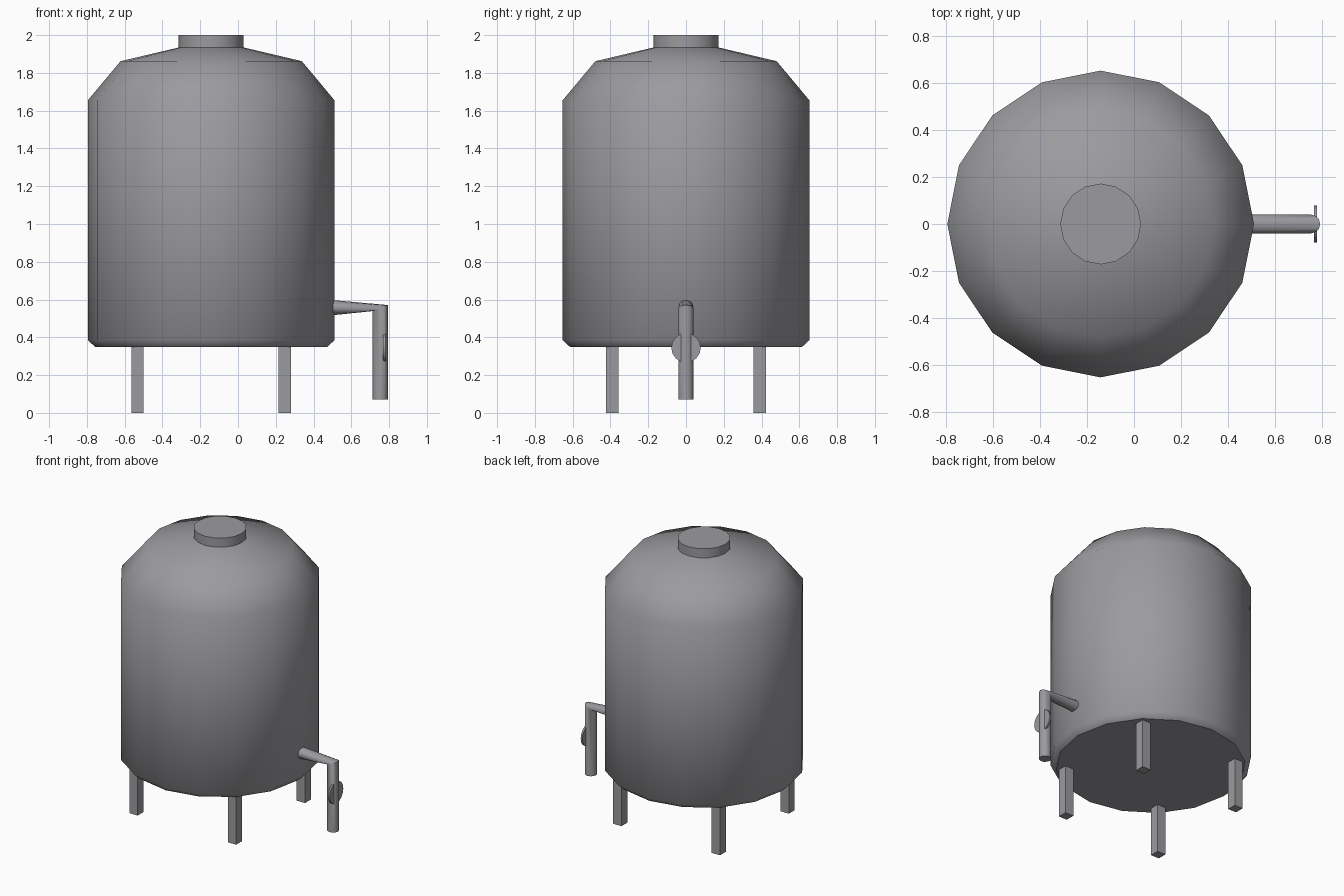
import bpy, bmesh
from math import cos, sin, pi, radians
from mathutils import Vector

if "Cube" in bpy.data.objects:
    bpy.data.objects.remove(bpy.data.objects["Cube"])

grey = bpy.data.materials.new("steel_grey")
grey.use_nodes = True
COLOUR = (0.33, 0.33, 0.35, 1)
grey.diffuse_color = COLOUR
grey.node_tree.nodes["Principled BSDF"].inputs["Base Color"].default_value = COLOUR

CX = -0.142  # tank axis


def loft(name, rings, sharp=50):
    """Skin a list of rings, cap both ends, and smooth below the sharp angle."""
    bm = bmesh.new()
    loops = [[bm.verts.new(p) for p in ring] for ring in rings]
    n = len(loops[0])
    for a, b in zip(loops, loops[1:]):
        for i in range(n):
            j = (i + 1) % n
            bm.faces.new((a[i], a[j], b[j], b[i]))
    caps = [bm.faces.new(loops[0]), bm.faces.new(loops[-1])]
    bmesh.ops.recalc_face_normals(bm, faces=bm.faces)
    for f in bm.faces:
        f.smooth = True
    for e in bm.edges:
        e.smooth = e.calc_face_angle(0) < radians(sharp)
    for cap in caps:
        for e in cap.edges:
            e.smooth = False
    mesh = bpy.data.meshes.new(name)
    bm.to_mesh(mesh)
    bm.free()
    mesh.materials.append(grey)
    obj = bpy.data.objects.new(name, mesh)
    bpy.context.collection.objects.link(obj)
    return obj


def ring(centre, u, v, n):
    """Ellipse of n points spanned by the half-axes u and v."""
    c, u, v = Vector(centre), Vector(u), Vector(v)
    return [c + u * cos(2 * pi * i / n) + v * sin(2 * pi * i / n) for i in range(n)]


def flat_ring(x, z, r, n=16):
    return ring((x, 0, z), (r, 0, 0), (0, r, 0), n)


# Tank body with chamfered base and sloped shoulder
profile = [(0.615, 0.35), (0.653, 0.385), (0.653, 1.655), (0.48, 1.862), (0.17, 1.935)]
loft("tank_body", [flat_ring(CX, z, r) for r, z in profile])

# Lid on top
loft("lid", [flat_ring(CX, z, 0.172) for z in (1.92, 2.0)])

# Square legs
for side, sx in (("left", 1), ("right", -1)):
    for end, sy in (("front", -1), ("back", 1)):
        bpy.ops.mesh.primitive_cube_add(size=1, location=(CX + sx * 0.39, sy * 0.39, 0.18))
        leg = bpy.context.object
        leg.name = f"{end}_{side}_leg"
        leg.scale = (0.066, 0.066, 0.36)
        leg.data.materials.append(grey)

# Outlet pipe, bent down at a mitred corner
loft("outlet_pipe", [
    ring((0.50, 0, 0.557), (0, 0, 0.04), (0, 0.04, 0), 12),
    ring((0.753, 0, 0.555), (0.04, 0, 0.016), (0, 0.04, 0), 12),
    ring((0.753, 0, 0.07), (0.04, 0, 0), (0, 0.04, 0), 12),
])

# Round valve handle set into the pipe
loft("valve_handle", [ring((x, 0, 0.345), (0, 0.078, 0), (0, 0, 0.078), 16)
                      for x in (0.767, 0.78)])
